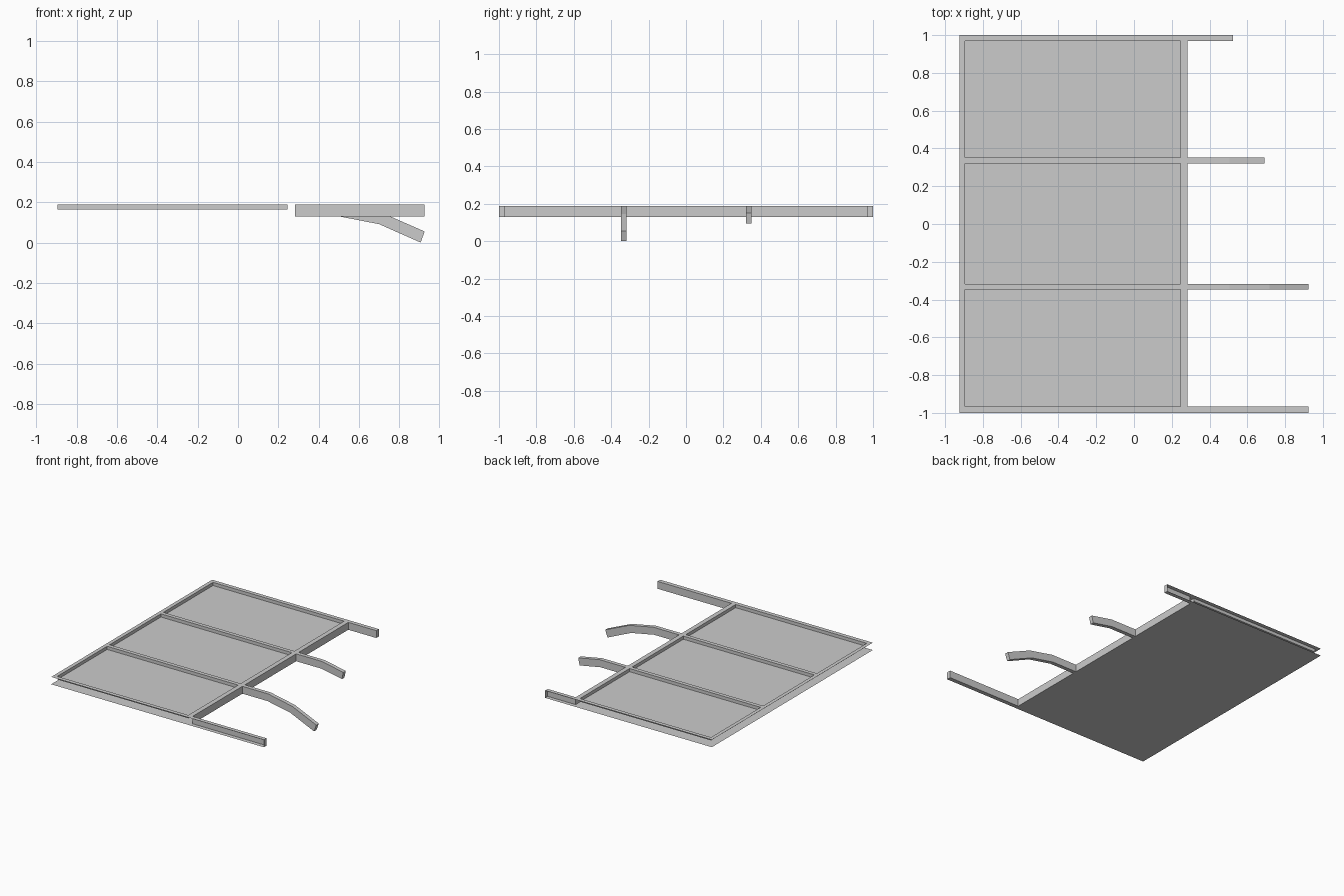
import bpy, bmesh

if "Cube" in bpy.data.objects:
    bpy.data.objects.remove(bpy.data.objects["Cube"])

X0, X1 = -0.925, 0.282            # deck extents
TOP, BOT, FLOOR = 0.188, 0.13, 0.163
RX0, RX1 = -0.895, 0.245          # recess extents
# bars (y ranges) between and around the recesses
BARS = [(-1.0, -0.967), (-0.348, -0.317), (0.32, 0.351), (0.968, 1.0)]


def finish(name, bm):
    bmesh.ops.remove_doubles(bm, verts=bm.verts, dist=1e-5)
    me = bpy.data.meshes.new(name)
    bm.to_mesh(me)
    bm.free()
    ob = bpy.data.objects.new(name, me)
    bpy.context.collection.objects.link(ob)
    return ob


def face(bm, pts):
    return bm.faces.new([bm.verts.new(p) for p in pts])


def flat(bm, x0, x1, y0, y1, z, up=True):
    pts = [(x0, y0, z), (x1, y0, z), (x1, y1, z), (x0, y1, z)]
    return face(bm, pts if up else pts[::-1])


# Deck top: bars, side strips and recessed panels; outer sides stay open
bm = bmesh.new()
for y0, y1 in BARS:
    for xa, xb in ((X0, RX0), (RX0, RX1), (RX1, X1)):
        flat(bm, xa, xb, y0, y1, TOP)
for (_, y0), (y1, _) in zip(BARS, BARS[1:]):
    flat(bm, X0, RX0, y0, y1, TOP)
    flat(bm, RX1, X1, y0, y1, TOP)
    flat(bm, RX0, RX1, y0, y1, FLOOR)
    ring = [(RX0, y0), (RX1, y0), (RX1, y1), (RX0, y1)]
    for a, b in zip(ring, ring[1:] + ring[:1]):
        face(bm, [(*a, FLOOR), (*a, TOP), (*b, TOP), (*b, FLOOR)])
finish("deck_top", bm)

# Deck underside sheet
bm = bmesh.new()
flat(bm, X0, X1, -1, 1, BOT, up=False)
finish("deck_underside", bm)

# Wall on the arm side, between the arms
bm = bmesh.new()
for (_, y0), (y1, _) in zip(BARS, BARS[1:]):
    face(bm, [(X1, y0, BOT), (X1, y1, BOT), (X1, y1, TOP), (X1, y0, TOP)])
finish("deck_edge_wall", bm)


# Arms: strip of top/bottom point pairs in x,z; listed sides are walled
def arm(name, bar, lower, upper, sides):
    bm = bmesh.new()
    y0, y1 = bar
    n = len(lower)
    for i in range(n - 1):
        (ax, az), (bx, bz) = lower[i], lower[i + 1]
        (cx, cz), (dx, dz) = upper[i], upper[i + 1]
        face(bm, [(ax, y0, az), (ax, y1, az), (bx, y1, bz), (bx, y0, bz)])
        face(bm, [(cx, y0, cz), (dx, y0, dz), (dx, y1, dz), (cx, y1, cz)])
        if "front" in sides:
            face(bm, [(ax, y0, az), (bx, y0, bz), (dx, y0, dz), (cx, y0, cz)])
        if "back" in sides:
            face(bm, [(ax, y1, az), (cx, y1, cz), (dx, y1, dz), (bx, y1, bz)])
    (ax, az), (bx, bz) = lower[-1], upper[-1]
    face(bm, [(ax, y0, az), (ax, y1, az), (bx, y1, bz), (bx, y0, bz)])
    finish(name, bm)


# Straight outer arms, open on their outer side like the deck
arm("front_arm", BARS[0], [(X1, BOT), (0.925, BOT)], [(X1, TOP), (0.925, TOP)], ["back"])
arm("back_arm", BARS[3], [(X1, BOT), (0.525, BOT)], [(X1, TOP), (0.525, TOP)], ["front"])

# Drooping middle arms
low = [(X1, BOT), (0.5, BOT), (0.70, 0.091), (0.905, 0.0)]
high = [(X1, TOP), (0.506, TOP), (0.717, 0.146), (0.925, 0.055)]
both = ["front", "back"]
arm("long_curved_arm", BARS[1], low, high, both)
arm("short_curved_arm", BARS[2], low[:2] + [(0.68, 0.096)], high[:2] + [(0.692, 0.152)], both)
